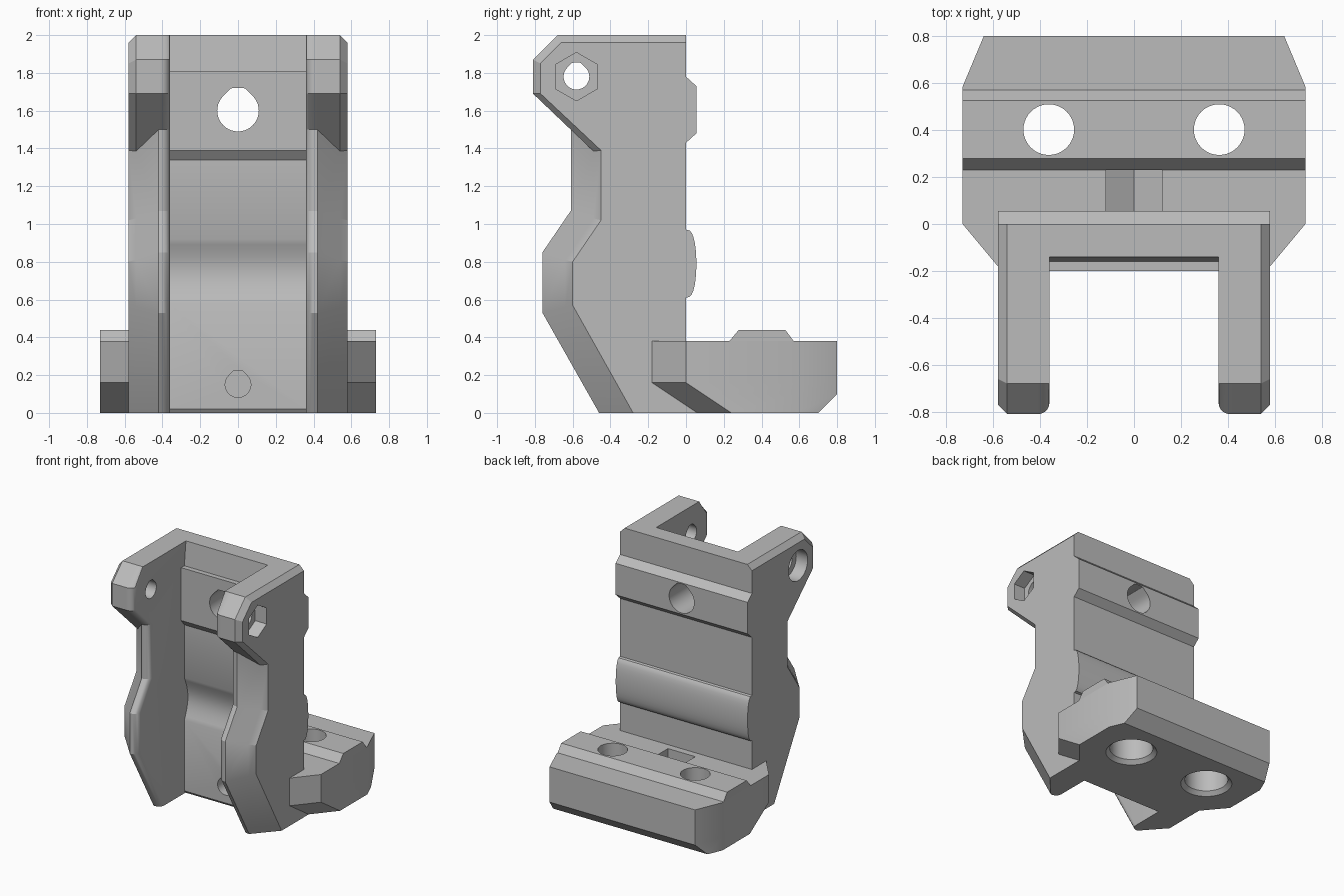
import bpy
import bmesh
import math
from math import sin, cos, pi, radians

cube = bpy.data.objects.get("Cube")
if cube:
    bpy.data.objects.remove(cube, do_unlink=True)

grey = bpy.data.materials.new("matte grey")
grey.use_nodes = True
COLOUR = (0.5, 0.5, 0.5, 1)
grey.diffuse_color = COLOUR
grey.node_tree.nodes["Principled BSDF"].inputs["Base Color"].default_value = COLOUR


def loft(name, rings):
    """Closed solid through rings of equal point count."""
    bm = bmesh.new()
    rows = [[bm.verts.new(p) for p in ring] for ring in rings]
    n = len(rows[0])
    for a, b in zip(rows, rows[1:]):
        for i in range(n):
            j = (i + 1) % n
            bm.faces.new((a[i], a[j], b[j], b[i]))
    bm.faces.new(rows[0])
    bm.faces.new(rows[-1])
    bmesh.ops.recalc_face_normals(bm, faces=bm.faces)
    mesh = bpy.data.meshes.new(name)
    bm.to_mesh(mesh)
    bm.free()
    mesh.materials.append(grey)
    ob = bpy.data.objects.new(name, mesh)
    bpy.context.collection.objects.link(ob)
    return ob


def along_x(name, pts, lo, hi):
    return loft(name, [[(x, y, z) for y, z in pts] for x in (lo, hi)])


def along_y(name, pts, lo, hi):
    return loft(name, [[(x, y, z) for x, z in pts] for y in (lo, hi)])


def circle(u, v, r, n=40, turn=0.0):
    return [(u + r * cos(turn + 2 * pi * i / n), v + r * sin(turn + 2 * pi * i / n)) for i in range(n)]


def teardrop(u, v, r):
    """Circle whose top runs up to a small truncated point."""
    pts = []
    for i in range(40):
        a = 2 * pi * i / 40
        k = r
        if pi / 4 < a < 3 * pi / 4:
            k = r / cos(abs(a - pi / 2) - pi / 4)
            k = min(k, r * 1.1 / sin(a))
        pts.append((u + k * cos(a), v + k * sin(a)))
    return pts


def cut(ob, *cutters):
    bpy.context.view_layer.objects.active = ob
    for c in cutters:
        c.hide_render = True
        mod = ob.modifiers.new("cut", "BOOLEAN")
        mod.operation = "DIFFERENCE"
        mod.solver = "EXACT"
        mod.object = c
        bpy.ops.object.modifier_apply(modifier=mod.name)
        bpy.data.objects.remove(c, do_unlink=True)


parts = []

# side cheeks: full outline, outline at the start of the edge chamfer, outer face
BACK = [(0, 2), (0, 0)]
EAR = [(-.81, 1.69), (-.81, 1.87), (-.68, 2)]
FULL = [(-.46, 0), (-.76, .53), (-.76, .85), (-.61, 1.07), (-.61, 1.5)] + EAR + BACK
MID = [(-.325, 0), (-.64, .56), (-.64, .81), (-.49, 1.03), (-.49, 1.385)] + EAR + BACK
OUTER = [(-.28, 0), (-.6, .57), (-.6, .8), (-.45, 1.02), (-.45, 1.39),
         (-.77, 1.69), (-.77, 1.85), (-.66, 1.96), (0, 1.96), (0, 0)]


def inset_front(d):
    return [(y + d if i < 7 else y, z) for i, (y, z) in enumerate(FULL)]


R = 0.05
slices = []
for k in range(6):
    a = k * pi / 10
    slices.append((.36 + R * (1 - cos(a)), inset_front(R * (1 - sin(a)))))
slices += [(.42, FULL), (.54, MID), (.58, OUTER)]

for side, s in (("left", 1), ("right", -1)):
    cheek = loft(side + "_cheek", [[(s * x, y, z) for y, z in pts] for x, pts in slices])
    bore = along_x("bore", teardrop(-.58, 1.78, .068), s * .3, s * .7)
    # hexagonal nut seat on one ear, round screw seat on the other
    if s > 0:
        seat = circle(-.58, 1.78, .128, 6, pi / 2)
    else:
        seat = circle(-.58, 1.78, .12)
    cut(cheek, bore, along_x("seat", seat, s * .48, s * .7))
    parts.append(cheek)

# wall between the cheeks, with a raised band and a rounded groove in front
groove = [(-.16 + .045 * sin(pi * i / 12), .92 - .34 * i / 12) for i in range(13)]
wall = along_x("wall", [(0, 0), (0, 2), (-.14, 2), (-.16, 1.81), (-.2, 1.81), (-.2, 1.39), (-.16, 1.34)]
               + groove + [(-.16, .02), (-.145, 0)], -.36, .36)
cut(wall, along_y("bore", teardrop(0, 1.6, .11), -.4, .2),
    along_y("bore", teardrop(0, .15, .068), -.4, .2))
parts.append(wall)

# ridges on the back
upper = along_x("upper_back_ridge", [(0, 1.43), (.055, 1.48), (.055, 1.73), (0, 1.78)], -.58, .58)
cut(upper, along_y("bore", teardrop(0, 1.6, .11), -.4, .2))
arc = [(.055 * sin(pi * i / 14) ** .7, .61 + .18 * (1 - cos(pi * i / 14))) for i in range(15)]
lower = along_x("rounded_back_ridge", arc, -.58, .58)
parts += [upper, lower]


# mounting foot
def foot_ring(z, shift, rear_x, rear_y):
    half = [(.579, -.1), (.58, -.18 + shift), (.73, shift), (.73, .585), (rear_x, rear_y)]
    pts = half + [(-x, y) for x, y in reversed(half)]
    return [(x, y, z) for x, y in pts]


foot = loft("mounting_foot", [foot_ring(0, .24, .68, .7), foot_ring(.1, .09, .64, .8),
                              foot_ring(.16, 0, .64, .8), foot_ring(.38, 0, .64, .8)])
ridge = along_x("foot_ridge", [(.23, .38), (.28, .44), (.525, .44), (.57, .38)], -.73, .73)
for s in (1, -1):
    # stepped screw hole: rim chamfer, counterbore, through bore
    rings = [(-.05, .19), (0, .19), (.03, .16), (.2, .16), (.2, .108), (.6, .108)]
    for ob in (foot, ridge):
        cut(ob, loft("screw_hole", [[(x, y, z) for x, y in circle(s * .363, .402, r)] for z, r in rings]))
# nut slot behind the wall
cut(foot, along_y("nut_slot", [(-.12, .5), (-.12, .09), (0, .02), (.12, .09), (.12, .5)], .055, .23),
    along_y("bore", teardrop(0, .15, .068), -.4, .1))
parts += [foot, ridge]

# shading
bpy.ops.object.select_all(action="DESELECT")
for ob in parts:
    ob.select_set(True)
bpy.context.view_layer.objects.active = parts[0]
bpy.ops.object.shade_smooth_by_angle(angle=radians(24))
